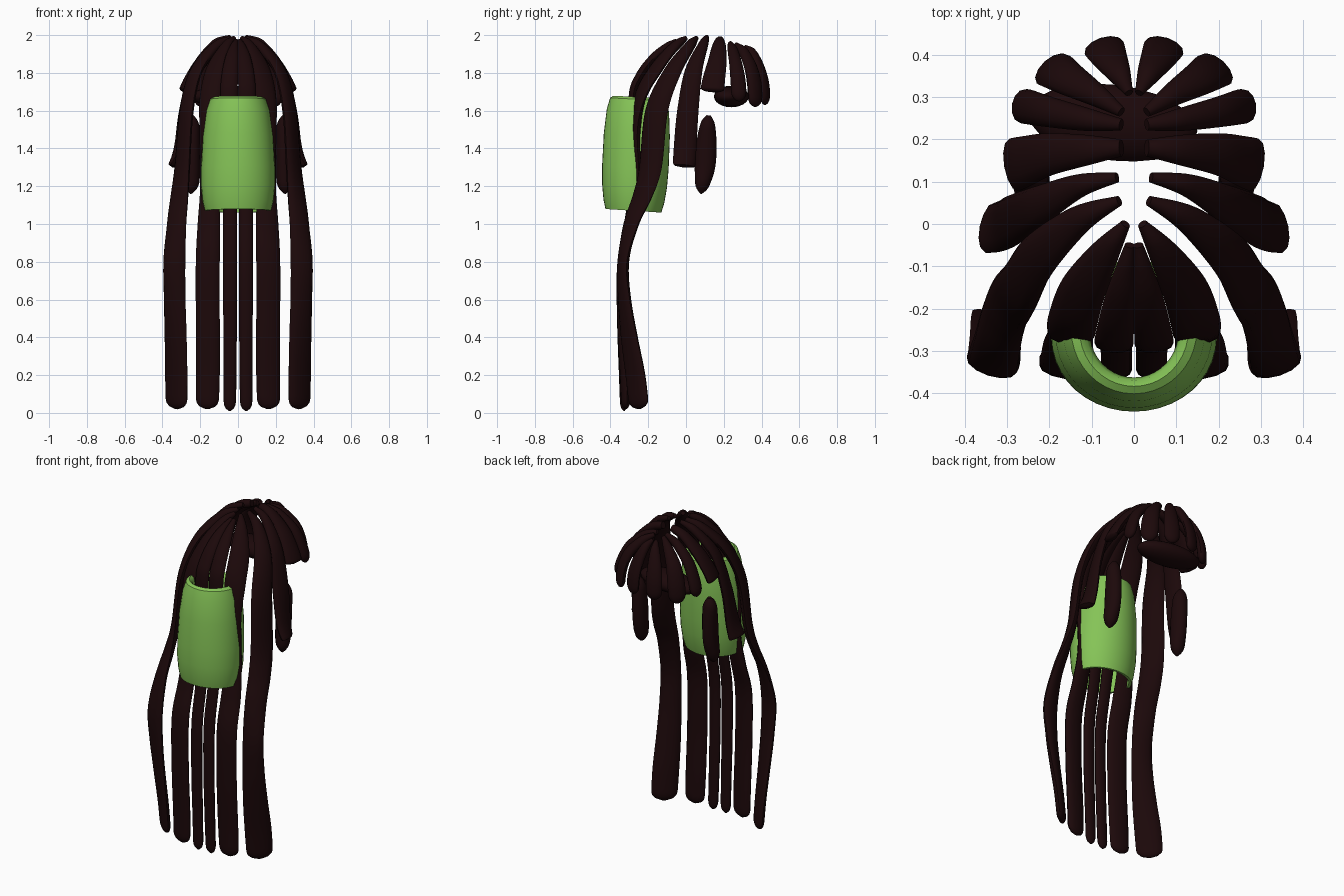
import bpy, bmesh, math
from mathutils import Vector


def material(name, rgb):
    m = bpy.data.materials.new(name)
    m.diffuse_color = (*rgb, 1)
    return m


HAIR = material("dark brown hair", (0.0115, 0.0025, 0.003))
GREEN = material("leaf green", (0.235, 0.55, 0.095))


def finish(bm, name, mat, angle=50):
    bmesh.ops.recalc_face_normals(bm, faces=bm.faces)
    me = bpy.data.meshes.new(name)
    bm.to_mesh(me)
    bm.free()
    me.materials.append(mat)
    ob = bpy.data.objects.new(name, me)
    bpy.context.collection.objects.link(ob)
    bpy.ops.object.select_all(action='DESELECT')
    bpy.context.view_layer.objects.active = ob
    ob.select_set(True)
    bpy.ops.object.shade_smooth_by_angle(angle=math.radians(angle))
    return ob


def catmull(p, sub=8):
    """Smooth curve through rows of values."""
    q = [p[0]] + list(p) + [p[-1]]
    out = []
    for i in range(1, len(q) - 2):
        a, b, c, d = q[i - 1:i + 3]
        for s in range(sub):
            t = s / sub
            out.append([0.5 * (2 * B + (C - A) * t + (2 * A - 5 * B + 4 * C - D) * t * t
                               + (3 * B - A - 3 * C + D) * t ** 3)
                        for A, B, C, D in zip(a, b, c, d)])
    out.append(list(p[-1]))
    return out


def strand(name, points, thick=0.022, tip=0.05, sides=12):
    """Flat lock of hair; each row is x, y, z, half width, width direction in degrees."""
    rows = catmull(points)
    for side, s in (("right", 1), ("left", -1)):
        bm = bmesh.new()
        pos = [Vector((s * r[0], r[1], r[2])) for r in rows]
        rest = [0.0]
        for a, b in zip(pos[::-1], pos[-2::-1]):
            rest.append(rest[-1] + (a - b).length)
        rest.reverse()
        rings = []
        for i, r in enumerate(rows):
            tan = (pos[min(i + 1, len(pos) - 1)] - pos[max(i - 1, 0)]).normalized()
            a = math.radians(r[4])
            w = Vector((s * math.cos(a), math.sin(a), 0))
            w = (w - tan * w.dot(tan)).normalized()
            n = tan.cross(w)
            k = 1 - min(rest[i] / tip, 1)
            f = max(math.sqrt(max(0, 1 - k * k)), 0.15)
            hw, ht = r[3] * f, min(thick, r[3]) * f
            rings.append([bm.verts.new(pos[i] + w * hw * math.cos(u) + n * ht * math.sin(u))
                          for u in (2 * math.pi * j / sides for j in range(sides))])
        for a, b in zip(rings, rings[1:]):
            for j in range(sides):
                k = (j + 1) % sides
                bm.faces.new((a[j], a[k], b[k], b[j]))
        bm.faces.new(rings[0])
        bm.faces.new(rings[-1])
        finish(bm, f"{name}_{side}", HAIR)


# Long locks that run down through the band
strand("center_long_lock", [
    (0.01, -0.05, 1.97, .012, 0), (0.03, -0.16, 1.895, .034, 8), (0.044, -0.25, 1.78, .044, 8),
    (0.048, -0.285, 1.65, .046, 5), (0.046, -0.27, 1.3, .042, 0), (0.042, -0.30, 1.05, .037, 0),
    (0.042, -0.342, 0.8, .037, 0), (0.042, -0.345, 0.5, .036, 0), (0.042, -0.335, 0.2, .034, 0),
    (0.044, -0.328, 0.01, .032, 0)], 0.02)
strand("inner_long_lock", [
    (0.02, 0.0, 1.985, .012, 30), (0.07, -0.07, 1.93, .036, 38), (0.122, -0.16, 1.82, .056, 36),
    (0.147, -0.238, 1.68, .06, 25), (0.15, -0.262, 1.5, .054, 5), (0.149, -0.256, 1.2, .052, 8),
    (0.155, -0.29, 1.0, .06, 12), (0.16, -0.338, 0.8, .064, 8), (0.16, -0.34, 0.5, .064, 8),
    (0.16, -0.325, 0.2, .064, 8), (0.163, -0.318, 0.02, .06, 8)], 0.024)
# Long locks at the sides
strand("outer_long_lock", [
    (0.035, 0.055, 1.985, .012, 60), (0.13, 0.01, 1.93, .034, 60), (0.225, -0.075, 1.8, .054, 62),
    (0.272, -0.155, 1.6, .067, 64), (0.295, -0.188, 1.3, .069, 60), (0.31, -0.23, 1.15, .065, 50),
    (0.325, -0.29, 1.0, .061, 35), (0.337, -0.332, 0.8, .061, 18), (0.335, -0.325, 0.6, .063, 25),
    (0.33, -0.30, 0.4, .07, 34), (0.327, -0.268, 0.2, .076, 40), (0.325, -0.247, 0.02, .074, 42)],
    0.026)
strand("side_lock", [
    (0.04, 0.11, 1.99, .012, 80), (0.13, 0.09, 1.945, .028, 78), (0.23, 0.04, 1.81, .048, 76),
    (0.285, 0.01, 1.6, .058, 77), (0.316, -0.005, 1.4, .06, 88), (0.347, -0.01, 1.30, .06, 105)],
    0.024, tip=0.012)
# Short locks fanning over the forehead
strand("temple_lock", [
    (0.03, 0.18, 1.975, .02, 90), (0.11, 0.175, 1.945, .036, 88), (0.2, 0.165, 1.86, .05, 85),
    (0.258, 0.148, 1.77, .06, 82), (0.29, 0.138, 1.70, .064, 82)], 0.025, tip=0.015)
strand("outer_fringe", [
    (0.03, 0.235, 1.955, .014, 100), (0.11, 0.247, 1.92, .027, 100), (0.2, 0.265, 1.84, .036, 100),
    (0.25, 0.277, 1.74, .041, 100), (0.272, 0.28, 1.65, .04, 100)], 0.026)
strand("middle_fringe", [
    (0.03, 0.265, 1.95, .012, 135), (0.09, 0.305, 1.91, .028, 138), (0.155, 0.343, 1.83, .043, 138),
    (0.187, 0.363, 1.73, .05, 138), (0.197, 0.366, 1.62, .047, 138)], 0.026)
strand("center_fringe", [
    (0.012, 0.31, 1.94, .01, 165), (0.035, 0.355, 1.90, .028, 162), (0.058, 0.393, 1.82, .042, 162),
    (0.07, 0.415, 1.73, .048, 162), (0.072, 0.418, 1.63, .045, 162)], 0.024)
# Loose teardrop locks in front of the ears
strand("ear_lock", [
    (0.245, 0.12, 1.575, .012, 90), (0.245, 0.115, 1.53, .038, 90), (0.242, 0.108, 1.42, .054, 90),
    (0.242, 0.1, 1.3, .054, 90), (0.247, 0.085, 1.2, .036, 90), (0.25, 0.08, 1.16, .02, 90)], 0.042)

# Swept lock lying across under the fringe
bm = bmesh.new()
bmesh.ops.create_uvsphere(bm, u_segments=24, v_segments=12, radius=1)
for v in bm.verts:
    v.co = Vector((-0.05 + 0.2 * v.co.x, 0.24 + 0.09 * v.co.y - 0.02 * v.co.x, 1.675 + 0.057 * v.co.z))
finish(bm, "cross_fringe", HAIR)

# Hollow green band around the long locks, slightly tilted
profile = [(0.54, 1.63), (0.58, 1.66), (0.66, 1.672), (0.76, 1.66), (0.86, 1.6), (0.95, 1.47),
           (1.0, 1.3), (1.0, 1.2), (0.96, 1.12), (0.9, 1.07), (0.82, 1.07), (0.82, 1.2), (0.8, 1.5)]
SEG = 40
bm = bmesh.new()
rings = []
for r, z in profile:
    ring = []
    for j in range(SEG):
        a = 2 * math.pi * j / SEG
        dy = 0.176 * r * math.sin(a)
        # the rear of the band stays straighter toward the top
        lean = 0.09 * (z - 1.3) * (1 + math.sin(a)) / 2
        ring.append(bm.verts.new((0.195 * r * math.cos(a), -0.268 + dy + lean, z - 0.06 * dy)))
    rings.append(ring)
for i, a in enumerate(rings):
    b = rings[(i + 1) % len(rings)]
    for j in range(SEG):
        k = (j + 1) % SEG
        bm.faces.new((a[j], a[k], b[k], b[j]))
finish(bm, "hair_band", GREEN, 40)
